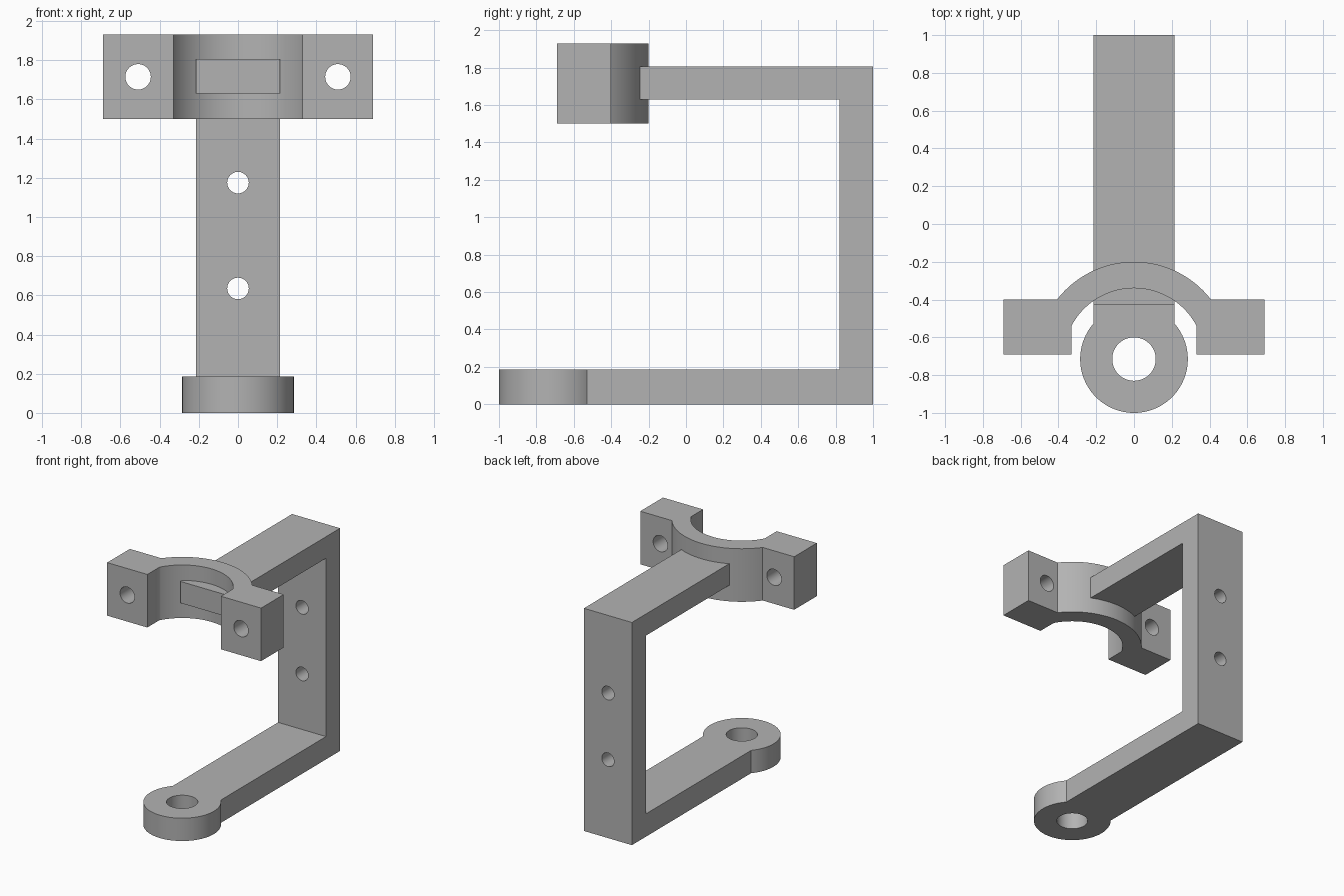
import bpy, bmesh, math
from mathutils import Vector

cube = bpy.data.objects.get("Cube")
if cube:
    bpy.data.objects.remove(cube, do_unlink=True)

grey = bpy.data.materials.new("plain grey")
grey.use_nodes = True
colour = (0.45, 0.45, 0.45, 1)
grey.diffuse_color = colour
grey.node_tree.nodes["Principled BSDF"].inputs["Base Color"].default_value = colour

EYE_Y = -0.715      # shared axis of the foot eye and the clamp
HALF = 0.215        # half width of the strap


def extrude(name, outline, start, sweep):
    """Sweep a closed outline of 3D points along a vector."""
    bm = bmesh.new()
    face = bm.faces.new([bm.verts.new(Vector(p) + Vector(start)) for p in outline])
    new = bmesh.ops.extrude_face_region(bm, geom=[face])["geom"]
    bmesh.ops.translate(bm, vec=sweep, verts=[v for v in new if isinstance(v, bmesh.types.BMVert)])
    bmesh.ops.recalc_face_normals(bm, faces=bm.faces)
    mesh = bpy.data.meshes.new(name)
    bm.to_mesh(mesh)
    bm.free()
    mesh.materials.append(grey)
    obj = bpy.data.objects.new(name, mesh)
    bpy.context.collection.objects.link(obj)
    return obj


def arc(radius, a0, a1, n):
    return [(radius * math.cos(a0 + (a1 - a0) * i / n),
             radius * math.sin(a0 + (a1 - a0) * i / n)) for i in range(n + 1)]


def disc(name, radius, z0, height, n=96):
    pts = arc(radius, 0, math.tau, n)[:-1]
    return extrude(name, [(x, y, 0) for x, y in pts], (0, EYE_Y, z0), (0, 0, height))


def bolt_cutter(radius, x, z):
    """Cylinder running front to back through the whole model."""
    pts = arc(radius, 0, math.tau, 48)[:-1]
    return extrude("hole_cutter", [(u, 0, v) for u, v in pts], (x, -2, z), (0, 4, 0))


def combine(obj, tool, operation):
    mod = obj.modifiers.new("combine", "BOOLEAN")
    mod.operation, mod.object, mod.solver = operation, tool, "EXACT"
    bpy.context.view_layer.objects.active = obj
    bpy.ops.object.modifier_apply(modifier=mod.name)
    bpy.data.objects.remove(tool, do_unlink=True)


# C-shaped strap: foot bar, upright and top arm
side = [(-0.7, 0), (1, 0), (1, 1.805), (-0.43, 1.805),
        (-0.43, 1.63), (0.82, 1.63), (0.82, 0.185), (-0.7, 0.185)]
frame = extrude("strap_frame", [(0, y, z) for y, z in side], (-HALF, 0, 0), (2 * HALF, 0, 0))

# Round eye at the end of the foot, then its hole
combine(frame, disc("foot_eye", 0.285, 0, 0.185), "UNION")
combine(frame, disc("eye_cutter", 0.115, -0.5, 1), "DIFFERENCE")

# Two mounting holes in the upright
for z in (0.635, 1.175):
    combine(frame, bolt_cutter(0.055, 0, z), "DIFFERENCE")

# Half-ring clamp with a square ear on each side
R_OUT, R_IN, EAR_IN, EAR_OUT, FRONT, BACK = 0.515, 0.375, 0.33, 0.69, -0.69, -0.4
a_out = math.asin((BACK - EYE_Y) / R_OUT)
a_in = math.acos(EAR_IN / R_IN)
outer = [(x, y + EYE_Y) for x, y in arc(R_OUT, a_out, math.pi - a_out, 64)]
inner = [(x, y + EYE_Y) for x, y in arc(R_IN, math.pi - a_in, a_in, 64)]
outline = ([(EAR_OUT, FRONT), (EAR_OUT, BACK)] + outer
           + [(-EAR_OUT, BACK), (-EAR_OUT, FRONT), (-EAR_IN, FRONT)]
           + inner + [(EAR_IN, FRONT)])
clamp = extrude("half_ring_clamp", [(x, y, 0) for x, y in outline], (0, 0, 1.5), (0, 0, 0.43))
for x in (-0.51, 0.51):
    combine(clamp, bolt_cutter(0.065, x, 1.715), "DIFFERENCE")

# Smooth the curved walls and keep the edges sharp
for obj in (frame, clamp):
    bpy.ops.object.select_all(action="DESELECT")
    obj.select_set(True)
    bpy.context.view_layer.objects.active = obj
    bpy.ops.object.shade_smooth_by_angle(angle=math.radians(30))
